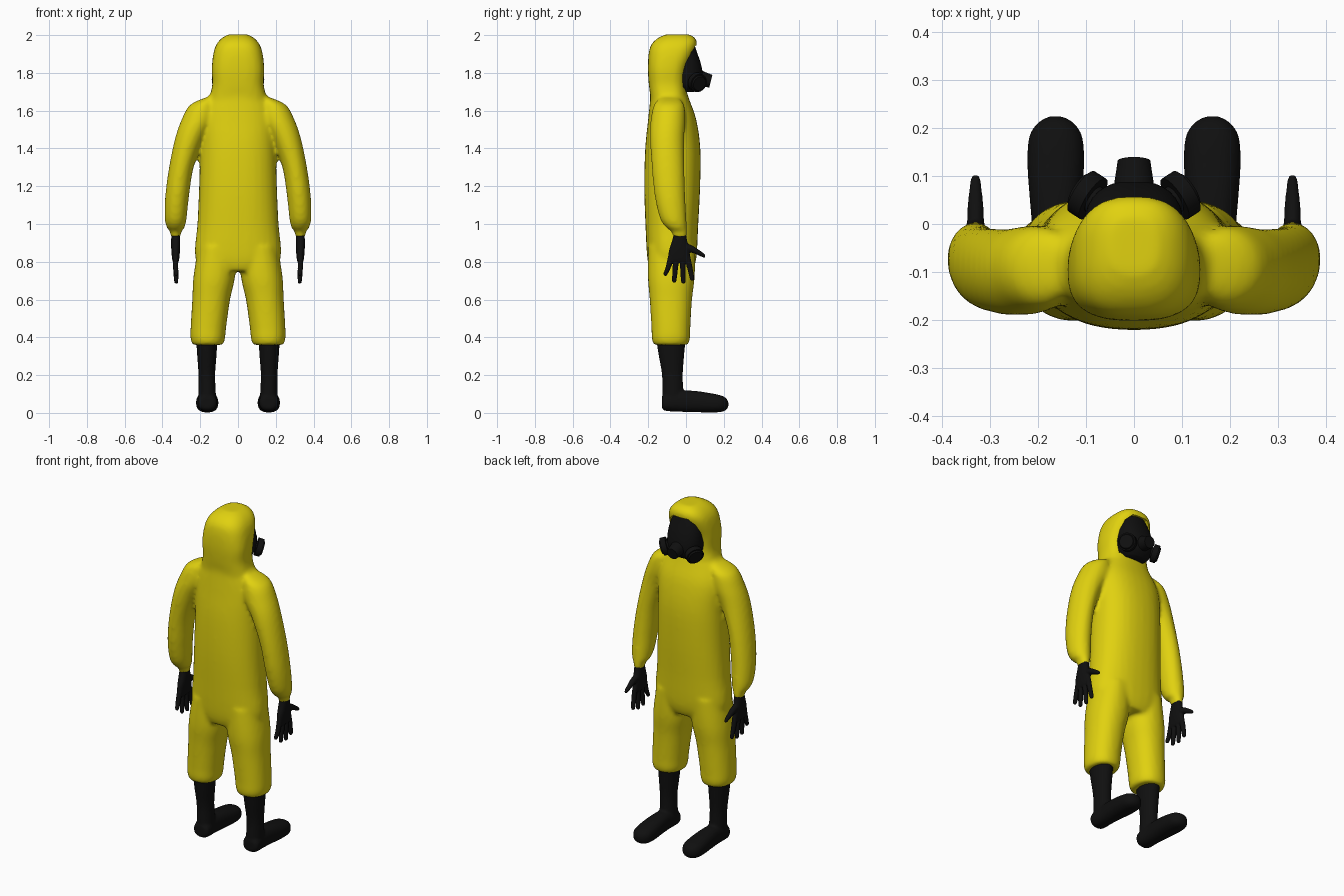
import bpy, bmesh, math
from mathutils import Vector, Matrix

if "Cube" in bpy.data.objects:
    bpy.data.objects.remove(bpy.data.objects["Cube"])


def material(name, rgb, rough):
    m = bpy.data.materials.new(name)
    m.use_nodes = True
    m.diffuse_color = (*rgb, 1)
    bsdf = next(n for n in m.node_tree.nodes if n.type == 'BSDF_PRINCIPLED')
    bsdf.inputs["Base Color"].default_value = (*rgb, 1)
    bsdf.inputs["Roughness"].default_value = rough
    return m


YELLOW = material("suit yellow", (0.75, 0.64, 0.005), 0.6)
BLACK = material("rubber black", (0.005, 0.005, 0.005), 0.6)


def spline(rows, steps=4):
    """Smoothly interpolate between section rows."""
    rows = [Vector(r) for r in rows]
    out = []
    for i in range(len(rows) - 1):
        p1, p2 = rows[i], rows[i + 1]
        p0 = rows[max(i - 1, 0)]
        p3 = rows[min(i + 2, len(rows) - 1)]
        for s in range(steps):
            t = s / steps
            out.append(p1 + (p2 - p0) * (t / 2)
                       + (2 * p0 - 5 * p1 + 4 * p2 - p3) * (t * t / 2)
                       + (3 * p1 - p0 - 3 * p2 + p3) * (t ** 3 / 2))
    return out + [rows[-1]]


def loft(bm, rows, side=1, axis='z', power=2.0, n=32):
    """Rows are (position along axis, centre a, centre b, radius a, radius b)."""
    rings = []
    for t, a, b, ra, rb in spline(rows):
        ring = []
        for k in range(n):
            c, s = math.cos(math.tau * k / n), math.sin(math.tau * k / n)
            u = a + ra * math.copysign(abs(c) ** (2 / power), c)
            v = b + rb * math.copysign(abs(s) ** (2 / power), s)
            co = (u, v, t) if axis == 'z' else (u, t, v)
            ring.append(bm.verts.new((co[0] * side, co[1], co[2])))
        rings.append(ring)
    faces = [bm.faces.new(rings[0]), bm.faces.new(rings[-1])]
    for r0, r1 in zip(rings, rings[1:]):
        for k in range(n):
            j = (k + 1) % n
            faces.append(bm.faces.new((r0[k], r0[j], r1[j], r1[k])))
    bmesh.ops.recalc_face_normals(bm, faces=faces)


def drum(bm, centre, direction, radius, tip_radius, depth):
    rot = Vector(direction).to_track_quat('Z', 'Y').to_matrix().to_4x4()
    bmesh.ops.create_cone(bm, cap_ends=True, segments=28, radius1=radius,
                          radius2=tip_radius, depth=depth,
                          matrix=Matrix.Translation(centre) @ rot)


def finish(name, bm, mat):
    me = bpy.data.meshes.new(name)
    bm.to_mesh(me)
    bm.free()
    ob = bpy.data.objects.new(name, me)
    bpy.context.collection.objects.link(ob)
    me.materials.append(mat)
    return ob


def apply(ob, kind, **settings):
    select(ob)
    mod = ob.modifiers.new(kind.title(), kind)
    for key, value in settings.items():
        setattr(mod, key, value)
    bpy.ops.object.modifier_apply(modifier=mod.name)


def select(ob):
    bpy.ops.object.select_all(action='DESELECT')
    ob.select_set(True)
    bpy.context.view_layer.objects.active = ob


def shade(ob, angle=50):
    select(ob)
    bpy.ops.object.shade_smooth_by_angle(angle=math.radians(angle))


def fuse(ob, voxel, smoothing):
    apply(ob, 'REMESH', mode='VOXEL', voxel_size=voxel)
    apply(ob, 'SMOOTH', factor=0.5, iterations=smoothing)


# Suit: torso, hood, sleeves and trouser legs blended into one skin
bm = bmesh.new()
loft(bm, [(.75, 0, -.077, .15, .11), (.82, 0, -.075, .226, .13),
          (1.0, 0, -.075, .215, .14), (1.2, 0, -.073, .206, .148),
          (1.4, 0, -.07, .201, .146), (1.55, 0, -.073, .2, .128),
          (1.65, 0, -.085, .17, .106), (1.7, 0, -.092, .14, .095)], power=2.3)
loft(bm, [(1.6, 0, -.085, .16, .1), (1.68, 0, -.092, .148, .098),
          (1.74, 0, -.098, .136, .099), (1.82, 0, -.096, .139, .106),
          (1.9, 0, -.078, .131, .12), (1.95, 0, -.063, .115, .121),
          (1.985, 0, -.05, .085, .098), (2.004, 0, -.045, .05, .06)], power=2.7)
for side in (1, -1):
    loft(bm, [(1.67, .14, -.09, .03, .05), (1.63, .185, -.09, .07, .08),
              (1.55, .212, -.095, .088, .092), (1.45, .257, -.1, .077, .09),
              (1.3, .3, -.095, .065, .086), (1.15, .322, -.085, .063, .081),
              (1.03, .33, -.068, .058, .07), (.98, .33, -.05, .047, .054),
              (.96, .33, -.036, .03, .042), (.925, .33, -.032, .027, .037)], side)
    loft(bm, [(.36, .16, -.08, .08, .09), (.39, .16, -.08, .091, .101),
              (.45, .157, -.08, .094, .103), (.6, .142, -.08, .1, .112),
              (.72, .126, -.078, .11, .124), (.88, .11, -.075, .1, .125)],
         side, power=2.2)
suit = finish("suit", bm, YELLOW)
fuse(suit, .011, 8)

# Arched face opening in the hood
bm = bmesh.new()
arch = [(.094, 1.72), (.104, 1.79), (.1, 1.86), (.085, 1.91), (.05, 1.945)]
outline = arch + [(-x, z) for x, z in reversed(arch)]
face = bm.faces.new([bm.verts.new((x, -.05, z)) for x, z in outline])
made = bmesh.ops.extrude_face_region(bm, geom=[face])["geom"]
bmesh.ops.translate(bm, vec=(0, .3, 0),
                    verts=[g for g in made if isinstance(g, bmesh.types.BMVert)])
bmesh.ops.recalc_face_normals(bm, faces=bm.faces)
cutter = finish("hood_cutter", bm, YELLOW)
cutter.hide_render = True
apply(suit, 'BOOLEAN', operation='DIFFERENCE', object=cutter, solver='EXACT')
bpy.data.objects.remove(cutter)
shade(suit)

# Mask face piece, sloping forward toward the chin
bm = bmesh.new()
loft(bm, [(1.7, 0, -.005, .06, .05), (1.73, 0, .0, .092, .075),
          (1.78, 0, .0, .102, .09), (1.85, 0, -.005, .1, .083),
          (1.91, 0, -.01, .085, .068), (1.95, 0, -.01, .055, .055)], power=2.3)
shade(finish("mask_face", bm, BLACK))

# Mask snout and the two side filters
bm = bmesh.new()
drum(bm, (0, .095, 1.765), (0, 1, -.25), .045, .034, .075)
shade(finish("mask_snout", bm, BLACK), 40)
for side, label in ((1, "left"), (-1, "right")):
    bm = bmesh.new()
    out = Vector((.8 * side, .52, -.3)).normalized()
    hub = Vector((.097 * side, .06, 1.75))
    drum(bm, hub, out, .05, .05, .03)
    drum(bm, hub + out * .018, out, .044, .038, .01)
    drum(bm, hub - out * .03, out, .03, .03, .05)
    shade(finish(label + "_filter", bm, BLACK), 40)

    # Boots: shaft blended into a long rounded foot
    bm = bmesh.new()
    loft(bm, [(.38, .165, -.08, .056, .077), (.3, .165, -.077, .051, .067),
              (.2, .165, -.072, .044, .055), (.1, .163, -.07, .046, .056),
              (.03, .163, -.07, .045, .052)], side)
    loft(bm, [(-.128, .163, .055, .03, .028), (-.11, .163, .055, .05, .044),
              (-.03, .163, .062, .048, .056), (.05, .163, .06, .054, .056),
              (.12, .163, .054, .059, .052), (.18, .163, .049, .056, .045),
              (.21, .163, .047, .038, .033), (.224, .163, .046, .015, .014)],
         side, 'y', 2.4)
    boot = finish(label + "_boot", bm, BLACK)
    fuse(boot, .007, 6)
    shade(boot)

    # Gloves: palm, four fingers and a thumb
    bm = bmesh.new()
    loft(bm, [(.945, .33, -.032, .022, .033), (.91, .33, -.034, .024, .04),
              (.86, .33, -.036, .023, .054), (.81, .33, -.036, .018, .058),
              (.795, .33, -.036, .012, .052)], side, power=2.4)
    for root, tip, low in ((-.08, -.108, .725), (-.05, -.062, .69),
                           (-.02, -.014, .685), (.008, .032, .7)):
        mid = (root + tip) / 2
        loft(bm, [(.83, .33, root, .014, .015), (.77, .33, mid, .014, .0145),
                  (low + .012, .327, tip, .011, .012),
                  (low, .327, tip, .006, .006)], side, n=16)
    loft(bm, [(-.02, .33, .88, .018, .026), (.03, .33, .868, .017, .02),
              (.07, .33, .847, .013, .015), (.093, .33, .834, .01, .012),
              (.102, .33, .83, .005, .006)], side, 'y', n=16)
    glove = finish(label + "_glove", bm, BLACK)
    fuse(glove, .004, 3)
    shade(glove)
